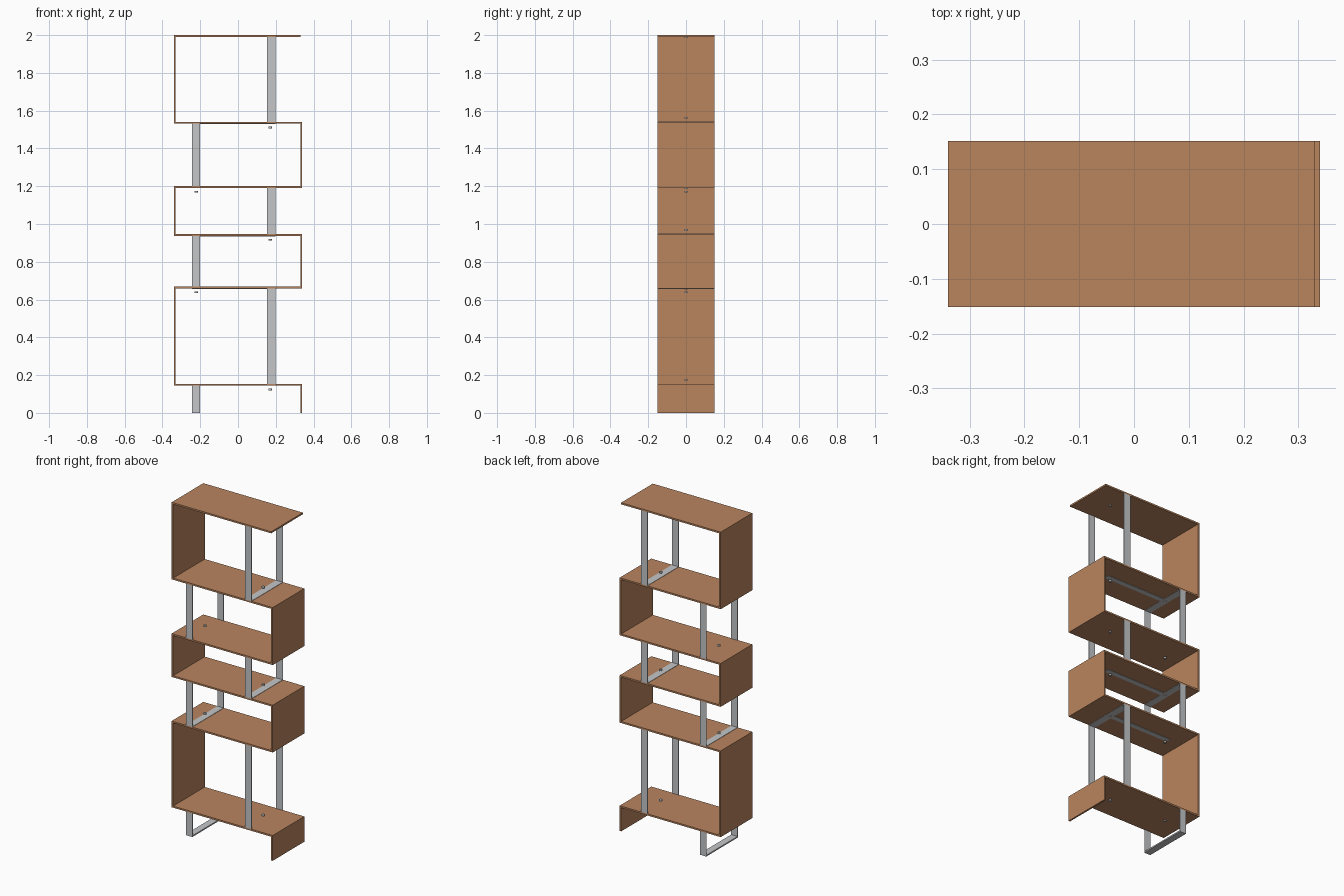
import bpy
import bmesh
from mathutils import Matrix

if "Cube" in bpy.data.objects:
    bpy.data.objects.remove(bpy.data.objects["Cube"])


def material(name, rgb):
    m = bpy.data.materials.new(name)
    m.diffuse_color = (*rgb, 1)
    m.use_nodes = True
    m.node_tree.nodes["Principled BSDF"].inputs["Base Color"].default_value = m.diffuse_color
    return m


WOOD = material("warm wood", (0.49, 0.235, 0.114))
METAL = material("brushed metal", (0.56, 0.565, 0.58))


def add_object(name, bm, mat):
    mesh = bpy.data.meshes.new(name)
    bm.to_mesh(mesh)
    bm.free()
    mesh.materials.append(mat)
    ob = bpy.data.objects.new(name, mesh)
    bpy.context.collection.objects.link(ob)
    return ob


def add_box(bm, x0, x1, y0, y1, z0, z1):
    m = Matrix.Translation(((x0 + x1) / 2, (y0 + y1) / 2, (z0 + z1) / 2))
    bmesh.ops.create_cube(bm, size=1, matrix=m @ Matrix.Diagonal((x1 - x0, y1 - y0, z1 - z0, 1)))


def box(name, mat, *dims):
    bm = bmesh.new()
    add_box(bm, *dims)
    return add_object(name, bm, mat)


def bolt(name, x, z, r, h):
    bm = bmesh.new()
    bmesh.ops.create_cone(bm, cap_ends=True, segments=12, radius1=r, radius2=r,
                          depth=h, matrix=Matrix.Translation((x, 0, z)))
    return add_object(name, bm, METAL)


W, D, T = 0.34, 0.152, 0.01            # half width, half depth, board thickness
TOPS = [2.0, 1.541, 1.201, 0.947, 0.669, 0.154]   # shelf top heights
POST = {1: (0.153, 0.198), -1: (-0.243, -0.201)}  # post x range per side
BOLT_X = {1: 0.17, -1: -0.222}
S = 0.004                              # strap thickness

# Shelves (the top one stops short of the right edge)
for i, z in enumerate(TOPS):
    box(f"shelf_{i}", WOOD, -W, W - (T if i == 0 else 0), -D, D, z - T, z)

# Compartments, from top to bottom, with side panels alternating left / right
for i, top in enumerate(TOPS):
    floor = TOPS[i + 1] if i < 5 else 0.0
    ceil = top - T
    side = 1 if i % 2 == 0 else -1     # posts stand opposite the panel
    px = (-W, -W + T) if side == 1 else (W - T, W)
    box(f"side_panel_{i}", WOOD, *px, -D, D, floor, ceil)

    # Flat metal frame: two posts plus the straps that show
    x0, x1 = POST[side]
    bm = bmesh.new()
    for y0, y1 in ((-D, -D + S), (D - S, D)):
        add_box(bm, x0, x1, y0, y1, floor, ceil)
    if i in (0, 2, 3, 5):              # strap lying on the floor
        add_box(bm, x0, x1, -D + S, D - S, floor, floor + S * (2 if i == 5 else 0.5))
    if i in (1, 3, 4):                 # strap under the shelf above
        add_box(bm, x0, x1, -D + S, D - S, ceil - S / 2, ceil)
        # long brace joining the two bolt positions
        a, b = (POST[-1][1], POST[1][1]) if side == -1 else (POST[-1][0], POST[1][0])
        add_box(bm, a, b, -0.016, 0.016, ceil - S / 2, ceil)
    add_object(f"metal_frame_{i}", bm, METAL)

    # Bolts: flush head under the upper shelf, standing pair at the lower shelf
    bolt(f"flush_bolt_{i}", BOLT_X[side], ceil - 0.003, 0.008, 0.006)
    if i < 5:
        bolt(f"bolt_head_{i}", BOLT_X[side], floor + 0.021, 0.009, 0.009)
        bolt(f"bolt_nut_{i}", BOLT_X[side], floor - T - 0.02, 0.009, 0.009)
